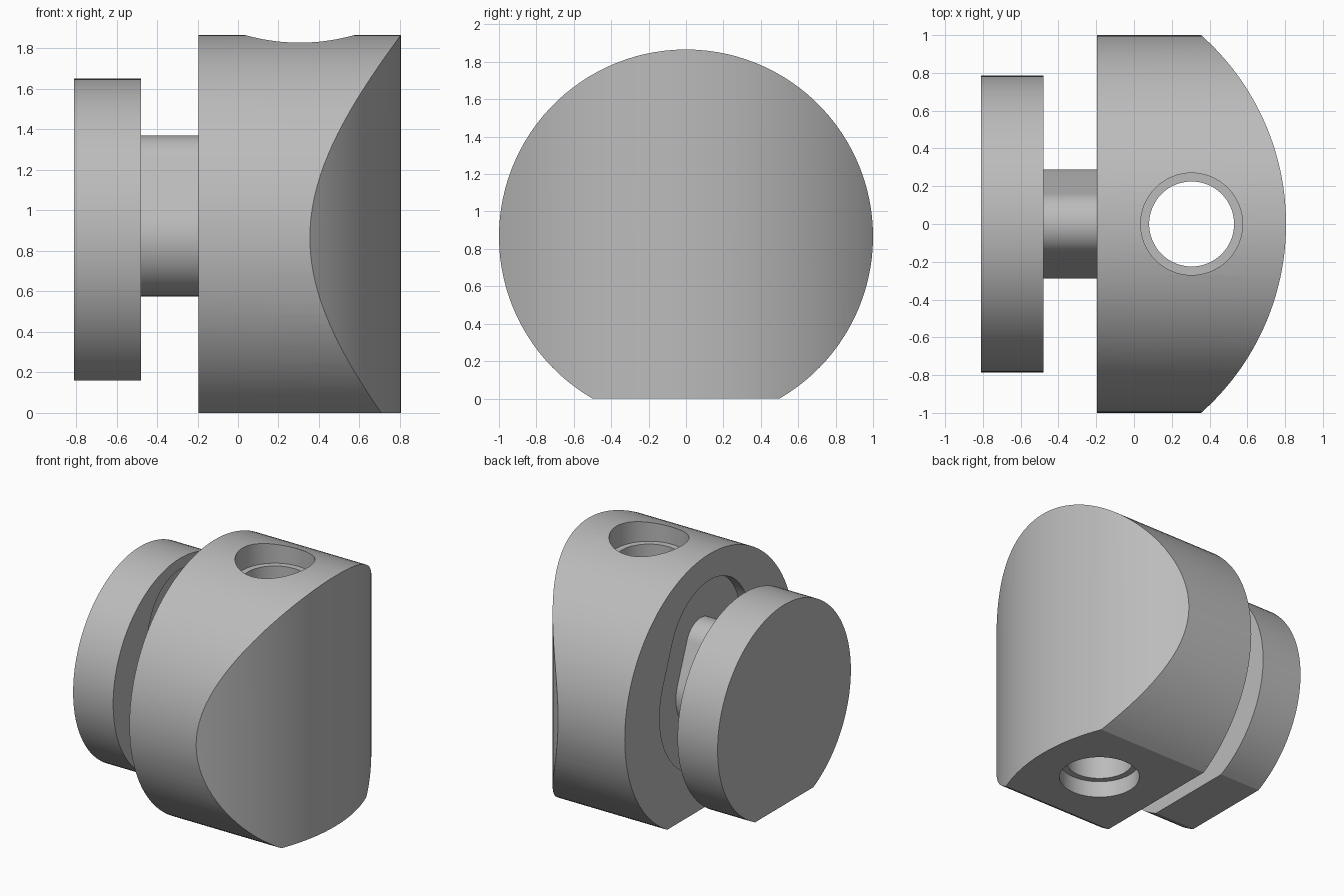
import bpy, bmesh, math
from mathutils import Vector

cube = bpy.data.objects.get("Cube")
if cube:
    bpy.data.objects.remove(cube, do_unlink=True)

AXIS_Z = 0.866          # height of the shared centre axis
TIP_Z = 1.2             # height of the small end of the pear outline
BORE_X = 0.305

grey = bpy.data.materials.new("satin grey")
grey.use_nodes = True
colour = (0.5, 0.5, 0.5, 1)
grey.diffuse_color = colour
grey.node_tree.nodes["Principled BSDF"].inputs["Base Color"].default_value = colour


def arc(cx, cy, r, start, end, steps):
    """Points on an arc, angles in radians."""
    angles = [start + (end - start) * i / steps for i in range(steps + 1)]
    return [(cx + r * math.cos(a), cy + r * math.sin(a)) for a in angles]


def prism(name, outline, axis, low, high):
    """Extrude a closed outline along x (outline in y, z) or z (outline in x, y)."""
    bm = bmesh.new()
    place = (lambda p: (low, *p)) if axis == "x" else (lambda p: (*p, low))
    face = bm.faces.new([bm.verts.new(place(p)) for p in outline])
    shift = Vector((high - low, 0, 0)) if axis == "x" else Vector((0, 0, high - low))
    made = bmesh.ops.extrude_face_region(bm, geom=[face])["geom"]
    bmesh.ops.translate(bm, vec=shift,
                        verts=[v for v in made if isinstance(v, bmesh.types.BMVert)])
    bmesh.ops.recalc_face_normals(bm, faces=bm.faces)
    mesh = bpy.data.meshes.new(name)
    bm.to_mesh(mesh)
    bm.free()
    mesh.materials.append(grey)
    obj = bpy.data.objects.new(name, mesh)
    bpy.context.collection.objects.link(obj)
    return obj


def activate(obj):
    bpy.ops.object.select_all(action="DESELECT")
    obj.select_set(True)
    bpy.context.view_layer.objects.active = obj


def combine(obj, cutter, operation="DIFFERENCE"):
    """Apply a boolean and drop the cutter."""
    cutter.hide_render = True
    mod = obj.modifiers.new("cut", "BOOLEAN")
    mod.operation, mod.solver, mod.object = operation, "EXACT", cutter
    activate(obj)
    bpy.ops.object.modifier_apply(modifier=mod.name)
    bpy.data.objects.remove(cutter, do_unlink=True)


def flat_disc(r, floor_z):
    """Circle with its bottom cut flat at floor_z."""
    a = math.asin((floor_z - AXIS_Z) / r)
    return arc(0, AXIS_Z, r, a, math.pi - a, 96)


def pear(r_big, r_small):
    """Large lower arc and small upper arc joined by tangents."""
    t = math.asin((r_big - r_small) / (TIP_Z - AXIS_Z))
    return (arc(0, TIP_Z, r_small, t, math.pi - t, 32)
            + arc(0, AXIS_Z, r_big, math.pi - t, 2 * math.pi + t, 48))


def circle(x, r):
    return arc(x, 0, r, 0, 2 * math.pi, 64)[:-1]


# Main body: flat-bottomed drum with a curved outer face
body = prism("body", flat_disc(1, 0), "x", -0.195, 1.0)
dome_r, dome_x = 1.336, -0.531
half = math.asin(1.1 / dome_r)
footprint = [(-0.6, 1.1), (-0.6, -1.1)] + arc(dome_x, 0, dome_r, -half, half, 96)
combine(body, prism("dome_cutter", footprint, "z", -0.2, 2.1), "INTERSECT")

# Stepped vertical bore, wider at both mouths
combine(body, prism("bore_cutter", circle(BORE_X, 0.225), "z", -0.2, 2.1))
for low, high in ((-0.2, 0.12), (1.7, 2.1)):
    combine(body, prism("mouth_cutter", circle(BORE_X, 0.27), "z", low, high))

# Pear-shaped recess around the neck
combine(body, prism("recess_cutter", pear(0.59, 0.47), "x", -0.4, -0.12))

# Back plate with a shallow recess on its inner face
plate = prism("back_plate", flat_disc(0.785, 0.16), "x", -0.81, -0.48)
combine(plate, prism("plate_cutter", pear(0.49, 0.37), "x", -0.54, -0.3))

# Connecting neck
neck = prism("neck", pear(0.29, 0.17), "x", -0.55, -0.11)

for part in (body, plate, neck):
    activate(part)
    bpy.ops.object.shade_smooth_by_angle(angle=math.radians(25))
